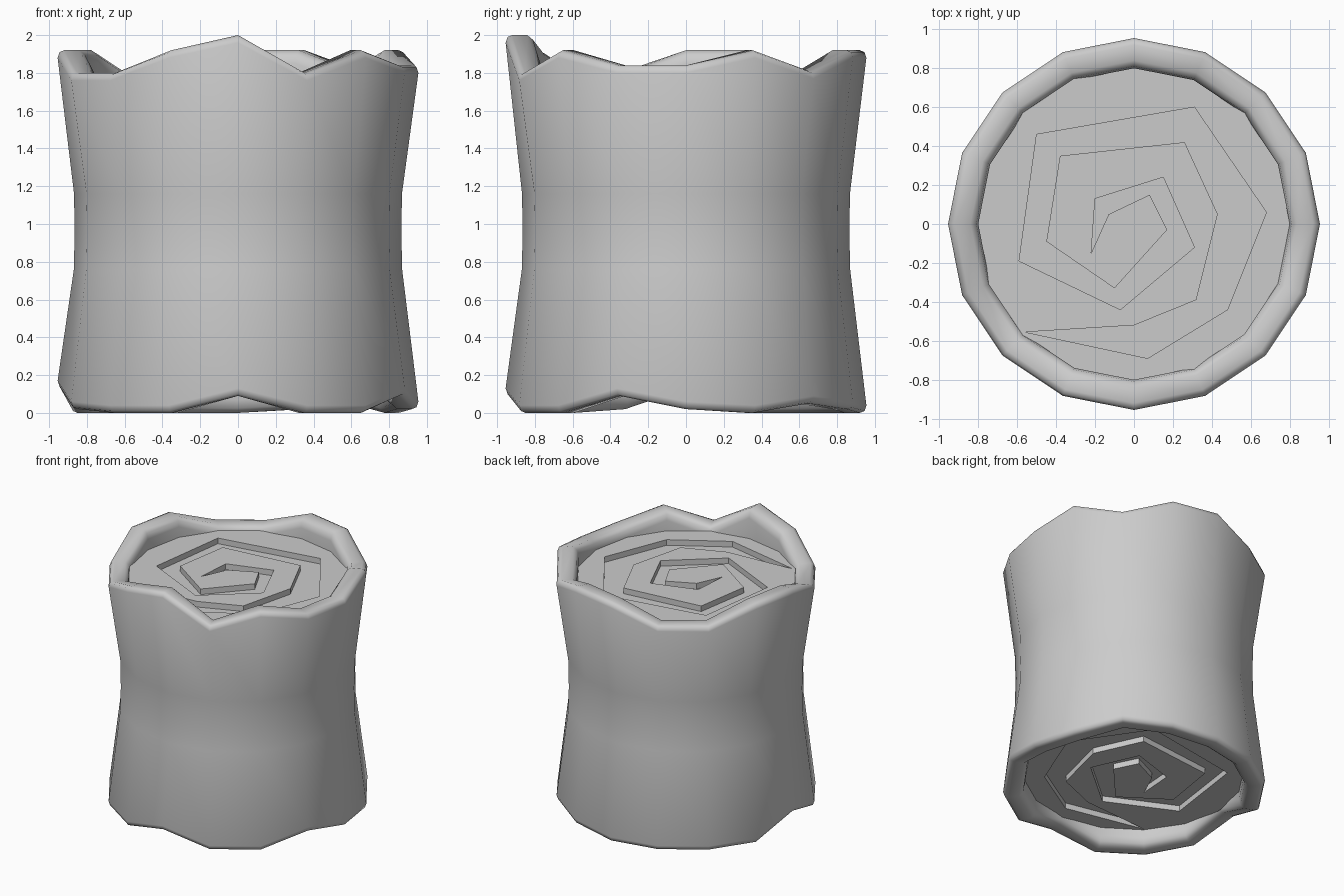
import bpy
import bmesh
from math import sin, cos, radians

if "Cube" in bpy.data.objects:
    bpy.data.objects.remove(bpy.data.objects["Cube"], do_unlink=True)

SIDES = 16

grey = bpy.data.materials.new("light_grey")
grey.use_nodes = True
grey.diffuse_color = (0.6, 0.6, 0.6, 1)
grey.node_tree.nodes["Principled BSDF"].inputs["Base Color"].default_value = (0.6, 0.6, 0.6, 1)


def finish(name, bm):
    """Turn a bmesh into a named, coloured object."""
    bmesh.ops.recalc_face_normals(bm, faces=bm.faces[:])
    mesh = bpy.data.meshes.new(name)
    bm.to_mesh(mesh)
    bm.free()
    mesh.materials.append(grey)
    obj = bpy.data.objects.new(name, mesh)
    bpy.context.collection.objects.link(obj)
    return obj


def activate(obj):
    bpy.ops.object.select_all(action="DESELECT")
    obj.select_set(True)
    bpy.context.view_layer.objects.active = obj


def prism(name, outline, low, high):
    """Extrude a flat outline between two heights."""
    bm = bmesh.new()
    face = bm.faces.new([bm.verts.new((x, y, low)) for x, y in outline])
    grown = bmesh.ops.extrude_face_region(bm, geom=[face])["geom"]
    for vert in grown:
        if isinstance(vert, bmesh.types.BMVert):
            vert.co.z = high
    return finish(name, bm)


# Uneven rim heights, counter-clockwise from +x
top_rim = [1.84, 1.92, 1.81, 1.92, 1.92, 1.8, 1.8, 1.92,
           1.92, 1.8, 1.8, 1.92, 2.0, 1.8, 1.92, 1.84]
bottom_rim = [0.02, 0, 0.05, 0.02, 0, 0, 0, 0,
              0.13, 0.02, 0, 0, 0.09, 0, 0, 0.09]

# Cross-section of a rounded rim: radius and distance from the rim's edge
lip = [(0.8, 0.07), (0.81, 0.025), (0.84, 0), (0.92, 0), (0.945, 0.01), (0.955, 0.04)]
waist = [(0.868, 1.16), (0.865, 0.95), (0.869, 0.76)]


def section(top, bottom):
    """Profile of the shell from the inner top, round the outside, to the inner bottom."""
    return ([(0.8, 1.7)] + [(r, top - d) for r, d in lip] + waist
            + [(r, bottom + d) for r, d in reversed(lip)] + [(0.8, 0.2)])


# Bark shell with a pinched waist
bm = bmesh.new()
columns = []
for i in range(SIDES):
    a = radians(360 * i / SIDES)
    columns.append([bm.verts.new((r * cos(a), r * sin(a), z))
                    for r, z in section(top_rim[i], bottom_rim[i])])
for i, here in enumerate(columns):
    beside = columns[(i + 1) % SIDES]
    for j in range(len(here) - 1):
        bm.faces.new((here[j], beside[j], beside[j + 1], here[j + 1]))
for j in (0, -1):
    bm.faces.new([column[j] for column in columns])
shell = finish("bark_shell", bm)
activate(shell)
bpy.ops.object.shade_smooth_by_angle(angle=radians(65))

# Growth-ring spiral: outer edge inward, then inner edge back out
spiral_outer = [(-.56, -.555), (.07, -.69), (.48, -.44), (.68, .06), (.31, .6), (-.5, .46),
                (-.59, -.19), (-.07, -.44), (.31, -.12), (.15, .24), (-.2, .13), (-.22, -.15)]
spiral_inner = [(0, -.52), (.32, -.39), (.43, .05), (.26, .42), (-.38, .35),
                (-.45, -.09), (-.1, -.33), (.17, -.03), (.08, .15), (-.13, .05)]
spiral = spiral_outer + spiral_inner[::-1]
disc = [(0.808 * cos(radians(360 * i / SIDES)), 0.808 * sin(radians(360 * i / SIDES)))
        for i in range(SIDES)]


def carved_cap(name, surface, inward):
    """Flat end disc with the spiral groove cut into it; inward is +1 or -1."""
    cap = prism(name, disc, surface, surface + inward * 0.12)
    cutter = prism("groove_cutter", spiral, surface - inward * 0.1, surface + inward * 0.045)
    cutter.hide_render = True
    cut = cap.modifiers.new("groove", "BOOLEAN")
    cut.operation = "DIFFERENCE"
    cut.solver = "EXACT"
    cut.object = cutter
    activate(cap)
    bpy.ops.object.modifier_apply(modifier=cut.name)
    bpy.data.objects.remove(cutter, do_unlink=True)


# Cut wood at both ends
carved_cap("top_cap", 1.765, -1)
carved_cap("bottom_cap", 0.135, 1)
